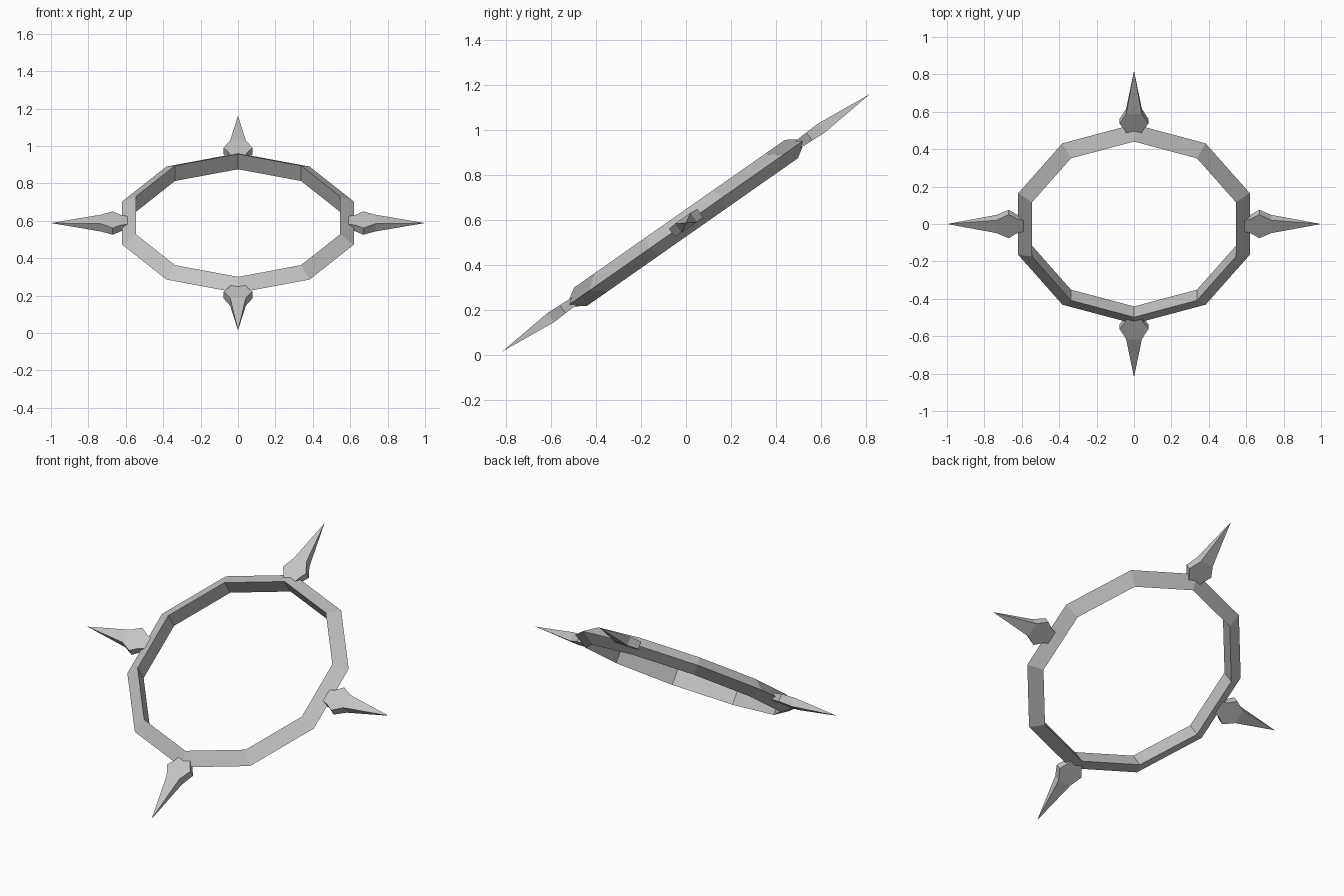
import bpy
import bmesh
from math import cos, sin, pi, radians
from mathutils import Matrix

if "Cube" in bpy.data.objects:
    bpy.data.objects.remove(bpy.data.objects["Cube"])

SIDES = 10
TILT = Matrix.Translation((0, 0, 0.588)) @ Matrix.Rotation(radians(35), 4, "X")

steel = bpy.data.materials.new("grey steel")
steel.use_nodes = True
steel.diffuse_color = (0.55, 0.55, 0.55, 1)
steel.node_tree.nodes["Principled BSDF"].inputs["Base Color"].default_value = steel.diffuse_color


def finish(name, bm, matrix):
    """Turn a bmesh into a flat-shaded object placed by a matrix."""
    bmesh.ops.recalc_face_normals(bm, faces=bm.faces)
    bm.transform(matrix)
    mesh = bpy.data.meshes.new(name)
    bm.to_mesh(mesh)
    bm.free()
    mesh.materials.append(steel)
    obj = bpy.data.objects.new(name, mesh)
    bpy.context.collection.objects.link(obj)


# Ring: a triangular blade section swept around ten corners
section = [(0.573, 0.05), (0.651, 0), (0.573, -0.05)]
bm = bmesh.new()
loops = []
for i in range(SIDES):
    a = pi / 2 + 2 * pi * i / SIDES
    loops.append([bm.verts.new((r * cos(a), r * sin(a), n)) for r, n in section])
for i in range(SIDES):
    here, there = loops[i], loops[(i + 1) % SIDES]
    for j in range(3):
        k = (j + 1) % 3
        bm.faces.new((here[j], there[j], there[k], here[k]))
finish("ring", bm, TILT)

# Spikes: a flared plate that narrows to a point, given as radius, half width, half thickness
stations = [(0.585, 0.035, 0.018), (0.625, 0.047, 0.02), (0.67, 0.077, 0.022), (0.735, 0.042, 0.025)]


def spike(name, angle):
    bm = bmesh.new()
    rows = [[bm.verts.new((r, w * sy, t * sz)) for sy, sz in ((1, 1), (-1, 1), (-1, -1), (1, -1))]
            for r, w, t in stations]
    tip = bm.verts.new((1, 0, 0))
    bm.faces.new(rows[0])
    for j in range(4):
        k = (j + 1) % 4
        for a, b in zip(rows, rows[1:]):
            bm.faces.new((a[j], b[j], b[k], a[k]))
        bm.faces.new((rows[-1][j], tip, rows[-1][k]))
    finish(name, bm, TILT @ Matrix.Rotation(angle, 4, "Z"))


for i, name in enumerate(("left_spike", "back_spike", "right_spike", "front_spike")):
    spike(name, i * pi / 2)
